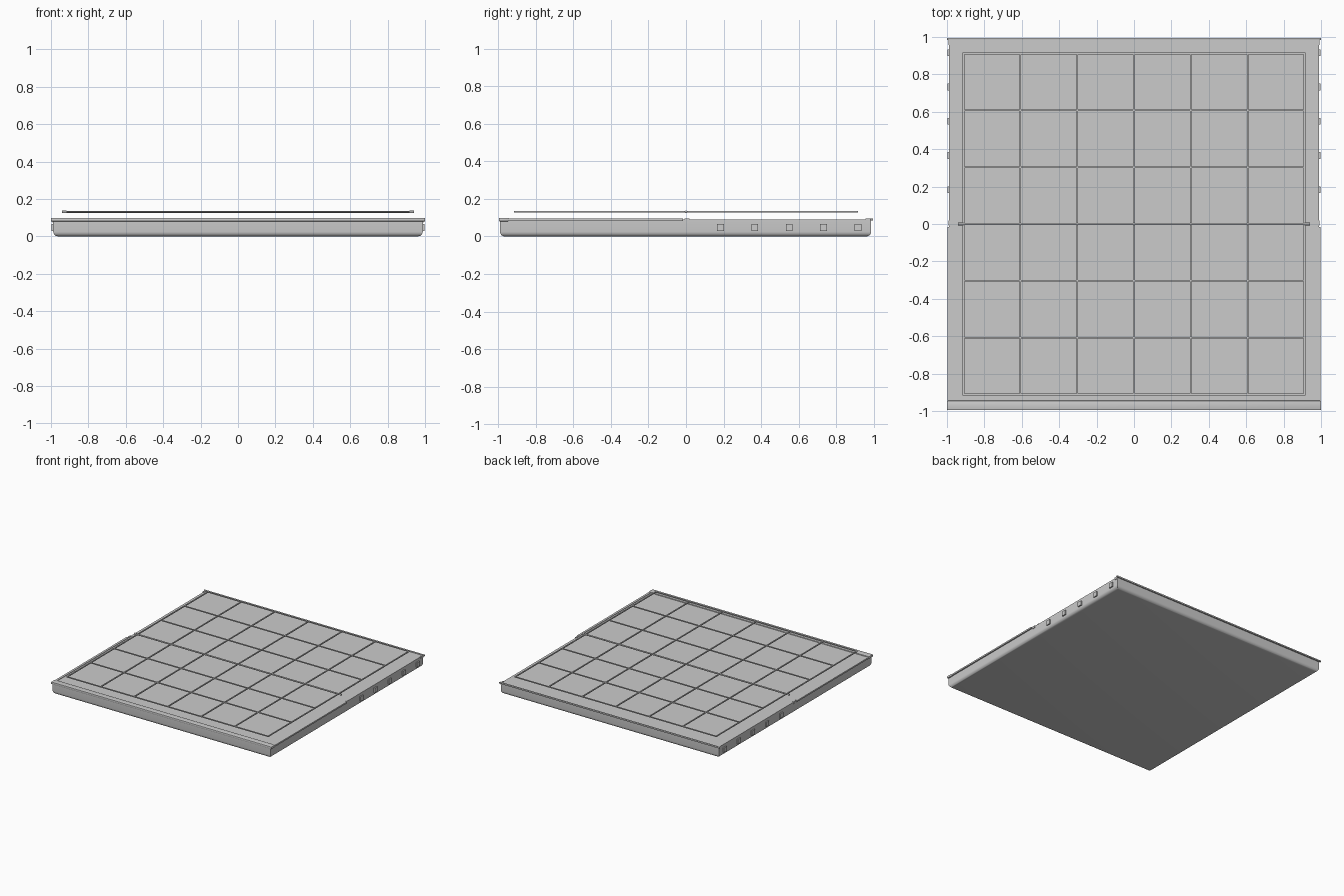
import bpy, bmesh, math
from mathutils import Matrix, Vector

if "Cube" in bpy.data.objects:
    bpy.data.objects.remove(bpy.data.objects["Cube"])


def add_box(bm, lo, hi):
    """Append an axis-aligned box given its two corners."""
    lo, hi = Vector(lo), Vector(hi)
    mat = Matrix.Translation((lo + hi) / 2) @ Matrix.Diagonal((*(hi - lo), 1))
    return bmesh.ops.create_cube(bm, size=1, matrix=mat)["verts"]


def finish(bm, name, smooth=False):
    mesh = bpy.data.meshes.new(name)
    bm.to_mesh(mesh)
    bm.free()
    ob = bpy.data.objects.new(name, mesh)
    bpy.context.collection.objects.link(ob)
    if smooth:
        bpy.ops.object.select_all(action="DESELECT")
        ob.select_set(True)
        bpy.context.view_layer.objects.active = ob
        bpy.ops.object.shade_smooth_by_angle(angle=math.radians(35))
    return ob


def boxes(name, items, bevel=0.0):
    bm = bmesh.new()
    for lo, hi in items:
        add_box(bm, lo, hi)
    if bevel:
        bmesh.ops.bevel(bm, geom=bm.edges[:], offset=bevel, segments=2,
                        profile=0.5, affect="EDGES")
    return finish(bm, name, bool(bevel))


# Shallow base case with rounded lower edges
bm = bmesh.new()
add_box(bm, (-0.988, -0.99, 0), (0.988, 0.985, 0.09))
low = [e for e in bm.edges if all(v.co.z < 0.001 for v in e.verts)]
bmesh.ops.bevel(bm, geom=low, offset=0.025, segments=5, profile=0.5, affect="EDGES")
finish(bm, "base_case", True)

# Front band and side flanges along the front half
boxes("front_band", [((-1, -0.995, 0.08), (1, -0.945, 0.098))], bevel=0.003)
flanges = []
for s in (-1, 1):
    x0, x1 = sorted((s * 0.98, s * 0.998))
    flanges.append(((x0, -0.95, 0.082), (x1, -0.015, 0.094)))
boxes("side_flanges", flanges)

# Narrow rear lip
boxes("rear_lip", [((-1, 0.983, 0.084), (1, 0.995, 0.096))], bevel=0.002)

# Five square side lugs on each side of the rear half, plus small hinge pins
lugs, pins = [], []
for s in (-1, 1):
    x0, x1 = sorted((s * 0.98, s * 0.998))
    for i in range(5):
        y = 0.183 + i * 0.183
        lugs.append(((x0, y - 0.018, 0.028), (x1, y + 0.018, 0.066)))
    for y in (0.005, 0.97):
        a, b = sorted((s * 0.98, s * 0.992))
        pins.append(((a, y - 0.014, 0.075), (b, y + 0.014, 0.094)))
boxes("side_lugs", lugs)
boxes("hinge_pins", pins)

# Floating square grid of thin bars, 6 x 6 cells
pitch, w, end = 0.304, 0.0045, 0.9165
bars = []
for i in range(-3, 4):
    c = i * pitch
    bars.append(((c - w, -end, 0.127), (c + w, end, 0.134)))
    bars.append(((-end, c - w, 0.127), (end, c + w, 0.134)))
boxes("grid_bars", bars)

# Axle through the middle of the grid with slightly thicker ends
bm = bmesh.new()
turn = Matrix.Rotation(math.pi / 2, 4, "Y")
for x, r, length in ((0, 0.006, 1.86), (-0.928, 0.007, 0.024), (0.928, 0.007, 0.024)):
    bmesh.ops.create_cone(bm, cap_ends=True, segments=12, radius1=r, radius2=r,
                          depth=length, matrix=Matrix.Translation((x, 0, 0.1305)) @ turn)
finish(bm, "grid_axle", True)
